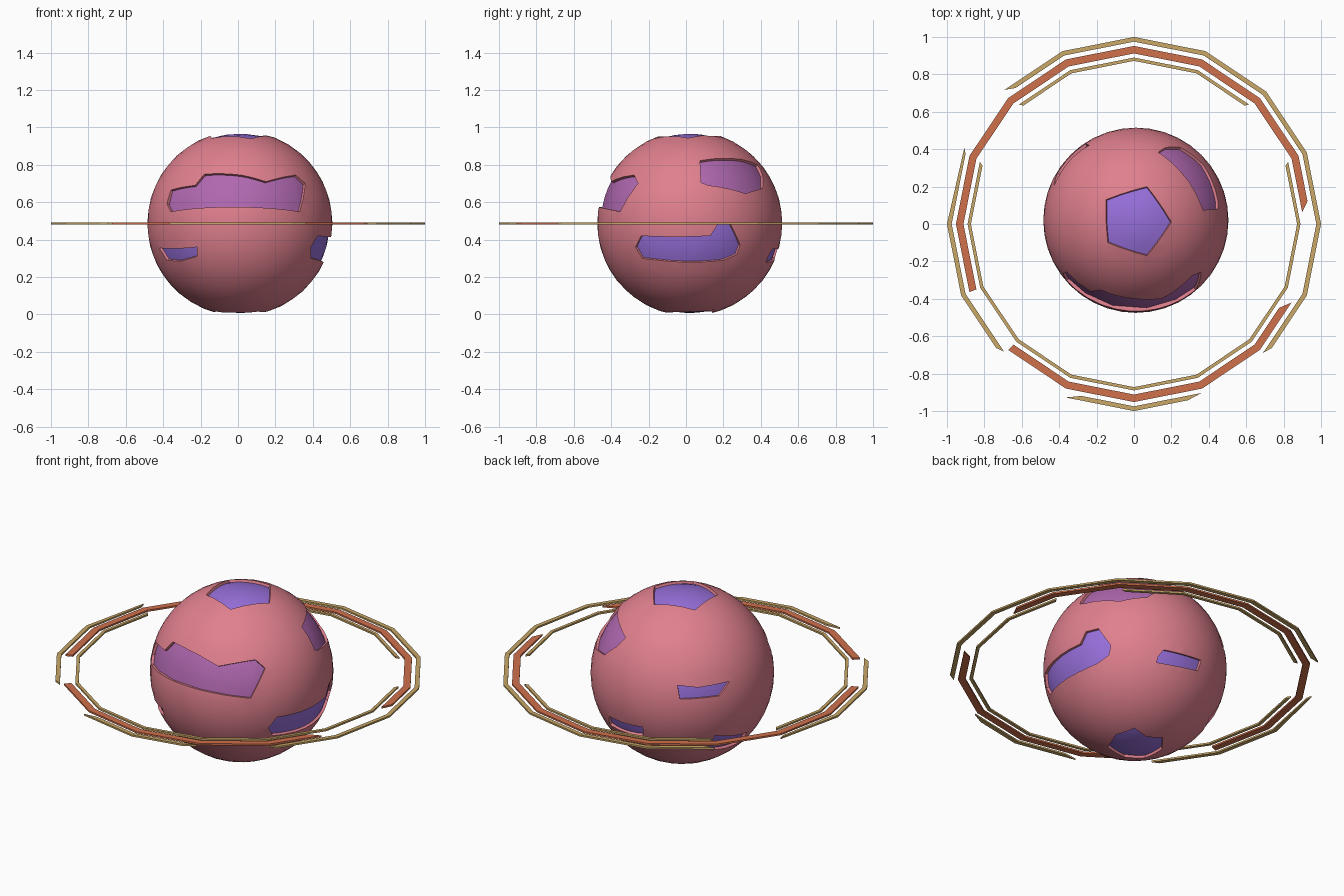
import bpy, bmesh, math
from mathutils import Vector

if "Cube" in bpy.data.objects:
    bpy.data.objects.remove(bpy.data.objects["Cube"])

CENTRE = Vector((0.01, 0.02, 0.487))
R, FLOOR = 0.495, 0.479


def material(name, rgb):
    m = bpy.data.materials.new(name)
    lin = [(c / 255 / 12.92 if c < 11 else ((c / 255 + 0.055) / 1.055) ** 2.4) for c in rgb]
    m.diffuse_color = (*lin, 1)
    m.use_nodes = True
    m.node_tree.nodes["Principled BSDF"].inputs["Base Color"].default_value = m.diffuse_color
    return m


pink = material("pink", (224, 128, 142))
violet = material("violet", (152, 112, 220))
mauve = material("mauve", (176, 104, 176))
orange = material("orange", (208, 112, 76))
gold = material("gold", (202, 168, 104))


def make_object(name, bm, mats):
    me = bpy.data.meshes.new(name)
    bm.to_mesh(me)
    bm.free()
    for m in mats:
        me.materials.append(m)
    ob = bpy.data.objects.new(name, me)
    bpy.context.collection.objects.link(ob)
    return ob


def on_sphere(side, u, v):
    """Unit direction of the sphere point seen at grid position (u, v) from a side."""
    if side in ("top", "bottom"):
        x, y = u - CENTRE.x, v - CENTRE.y
        d = math.sqrt(max(R * R - x * x - y * y, 0))
        p = Vector((x, y, d if side == "top" else -d))
    elif side in ("front", "back"):
        x, z = u - CENTRE.x, v - CENTRE.z
        d = math.sqrt(max(R * R - x * x - z * z, 0))
        p = Vector((x, -d if side == "front" else d, z))
    else:
        y, z = u - CENTRE.y, v - CENTRE.z
        d = math.sqrt(max(R * R - y * y - z * z, 0))
        p = Vector((d if side == "right" else -d, y, z))
    return p.normalized()


# Sunken land patches: side they are seen from, material slot, outline
patches = [
    ("front", 2, [(-.38, .59), (-.36, .55), (.33, .55), (.36, .70), (.31, .745), (.15, .71),
                  (.02, .745), (-.18, .75), (-.23, .69), (-.36, .665)]),
    ("front", 1, [(-.42, .355), (-.38, .29), (-.31, .285), (-.22, .31), (-.22, .36)]),
    ("right", 1, [(-.27, .36), (-.235, .30), (-.15, .29), (0, .28), (.2, .29), (.27, .32),
                  (.29, .37), (.24, .48), (.17, .48), (.13, .42), (-.24, .42)]),
    ("top", 2, [(.13, .385), (.17, .41), (.25, .41), (.37, .32), (.45, .12), (.45, .08),
                (.37, .075), (.30, .22)]),
    ("top", 1, [(-.15, .13), (.07, .20), (.20, .01), (.07, -.17), (-.14, -.10)]),
    ("back", 1, [(.20, .31), (.18, .35), (-.06, .36), (-.05, .30), (.20, .28)]),
    ("back", 1, [(-.24, .63), (-.33, .615), (-.43, .62), (-.41, .555), (-.26, .555)]),
    ("left", 1, [(.27, .31), (.03, .25), (.03, .18), (.25, .20)]),
    ("bottom", 1, [(.16, .04), (.12, .15), (.03, .14), (-.06, .17), (-.13, .08), (-.12, -.05),
                   (-.02, -.11), (.11, -.09)]),
]


def patch_cutter(side, slot, outline):
    bm = bmesh.new()
    bm.faces.new([bm.verts.new(on_sphere(side, u, v)) for u, v in outline])
    bmesh.ops.triangulate(bm, faces=bm.faces[:])
    bmesh.ops.subdivide_edges(bm, edges=bm.edges[:], cuts=4, use_grid_fill=True)
    for v in bm.verts:
        v.co = v.co.normalized() * FLOOR
    for f in bm.faces:
        f.material_index = slot
    floor = bm.faces[:]
    ext = bmesh.ops.extrude_face_region(bm, geom=floor, use_keep_orig=True)
    for v in [g for g in ext["geom"] if isinstance(g, bmesh.types.BMVert)]:
        v.co *= 0.56 / FLOOR
    keep = set(floor)
    for f in bm.faces:
        if f not in keep:
            f.material_index = 0
    bmesh.ops.recalc_face_normals(bm, faces=bm.faces[:])
    ob = make_object("patch_cutter", bm, [pink, violet, mauve])
    ob.location = CENTRE
    ob.hide_render = True
    return ob


# Planet with the patches cut into it
bm = bmesh.new()
bmesh.ops.create_icosphere(bm, subdivisions=4, radius=R)
planet = make_object("planet", bm, [pink, violet, mauve])
planet.location = CENTRE
bpy.context.view_layer.objects.active = planet
planet.select_set(True)
for p in patches:
    cutter = patch_cutter(*p)
    mod = planet.modifiers.new("patch", 'BOOLEAN')
    mod.operation = 'DIFFERENCE'
    mod.solver = 'EXACT'
    mod.object = cutter
    bpy.ops.object.modifier_apply(modifier=mod.name)
    bpy.data.objects.remove(cutter)
bpy.ops.object.shade_smooth_by_angle(angle=math.radians(35))


# Rings: pieces of flat 16-sided bands, with slanted ends
STEP = 22.5


def polar(radius, a):
    r = radius * math.cos(math.radians(STEP / 2)) / math.cos(math.radians(a % STEP - STEP / 2))
    return r * math.cos(math.radians(a)), r * math.sin(math.radians(a))


def ring_piece(name, mat, r_out, r_in, out_range, in_range, z=0.487, t=0.005):
    bm = bmesh.new()
    corners = [k * STEP for k in range(40)
               if max(out_range[0], in_range[0]) + .3 < k * STEP < min(out_range[1], in_range[1]) - .3]
    rows = []
    for ao, ai in ([(out_range[0], in_range[0])] + [(c, c) for c in corners]
                   + [(out_range[1], in_range[1])]):
        o, i = polar(r_out, ao), polar(r_in, ai)
        rows.append([bm.verts.new((*p, z + s)) for p, s in ((o, t), (i, t), (i, -t), (o, -t))])
    for a, b in zip(rows, rows[1:]):
        for k in range(4):
            bm.faces.new((a[k], a[(k + 1) % 4], b[(k + 1) % 4], b[k]))
    bm.faces.new(rows[0])
    bm.faces.new(rows[-1][::-1])
    bmesh.ops.recalc_face_normals(bm, faces=bm.faces[:])
    return make_object(name, bm, [mat])


ring_piece("outer_ring_left", gold, 1.0, .975, (155.8, 222), (157.5, 224.5))
ring_piece("outer_ring_front", gold, 1.0, .975, (248.5, 287), (253, 291.8))
ring_piece("outer_ring_back", gold, 1.0, .975, (318, 494), (315, 491))
ring_piece("middle_ring_back", orange, .952, .912, (7.5, 202.5), (4, 202.5))
ring_piece("middle_ring_front", orange, .952, .912, (225, 333.5), (225, 330))
ring_piece("inner_ring_back", gold, .89, .872, (46, 134), (47, 133))
ring_piece("inner_ring_front", gold, .89, .872, (158, 382), (159, 381))
